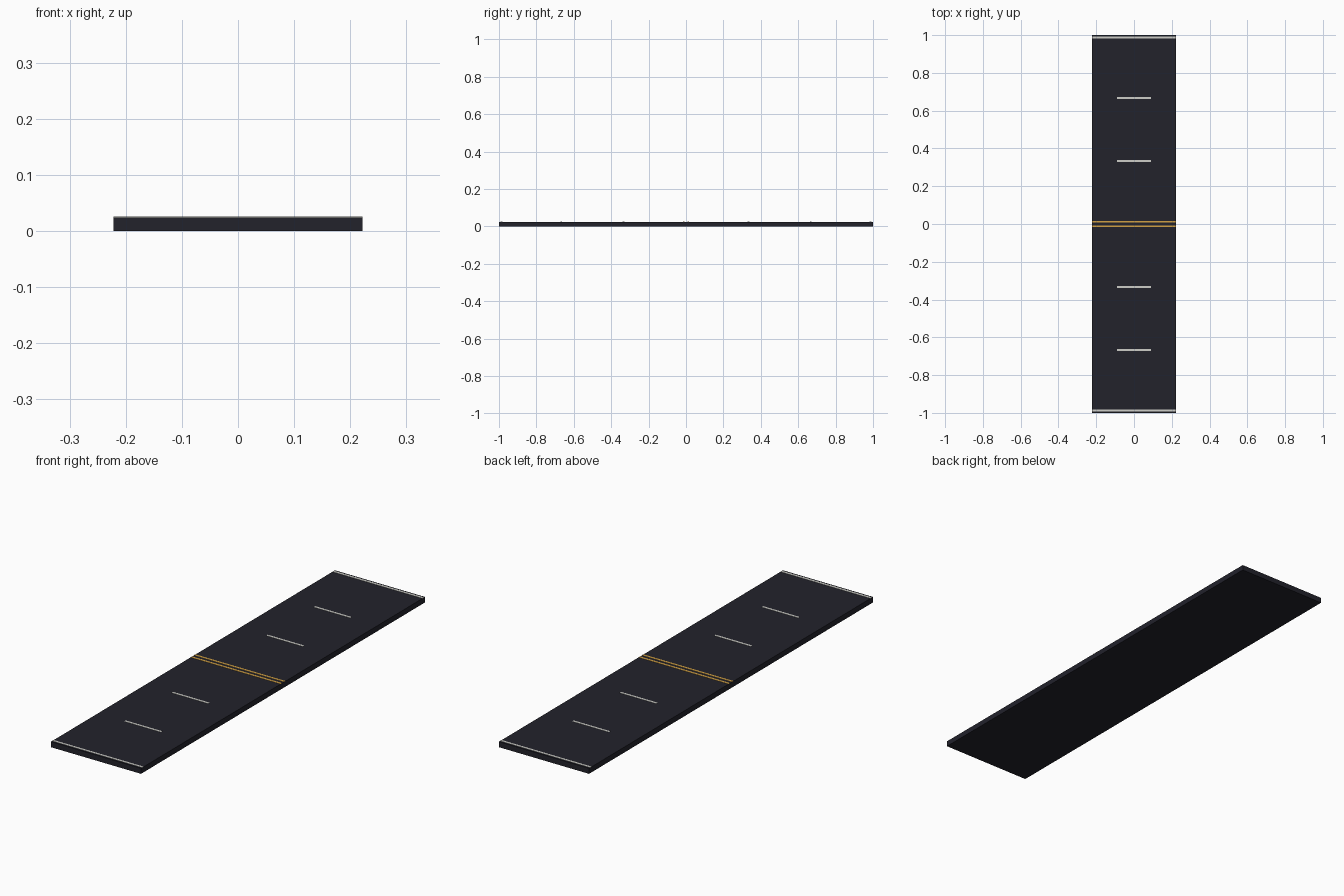
import bpy
import bmesh
from mathutils import Matrix

if "Cube" in bpy.data.objects:
    bpy.data.objects.remove(bpy.data.objects["Cube"])


def material(name, rgb):
    m = bpy.data.materials.new(name)
    m.diffuse_color = (*rgb, 1.0)
    m.use_nodes = True
    m.node_tree.nodes["Principled BSDF"].inputs["Base Color"].default_value = m.diffuse_color
    return m


asphalt = material("dark asphalt", (0.016, 0.016, 0.024))
white = material("line white", (0.62, 0.62, 0.58))
yellow = material("line yellow", (0.65, 0.36, 0.06))

HALF_WIDTH = 0.222
TOP = 0.0245


def box(name, size, centre, mat):
    bm = bmesh.new()
    bmesh.ops.create_cube(bm, size=1, matrix=Matrix.Translation(centre) @ Matrix.Diagonal((*size, 1)))
    mesh = bpy.data.meshes.new(name)
    bm.to_mesh(mesh)
    bm.free()
    mesh.materials.append(mat)
    obj = bpy.data.objects.new(name, mesh)
    bpy.context.collection.objects.link(obj)
    return obj


def stripe(name, half_length, y, mat):
    # thin painted plate sunk slightly into the road surface
    box(name, (2 * half_length, 0.010, 0.002), (0, y, TOP), mat)


# road slab
box("road_slab", (2 * HALF_WIDTH, 2.0, TOP), (0, 0, TOP / 2), asphalt)

# markings, mirrored front to back
for side, s in (("front", -1), ("back", 1)):
    stripe(f"edge_line_{side}", HALF_WIDTH, s * 0.987, white)
    stripe(f"centre_line_{side}", HALF_WIDTH, s * 0.012, yellow)
    for i in (1, 2):
        stripe(f"lane_dash_{side}_{i}", 0.09, s * i / 3, white)
